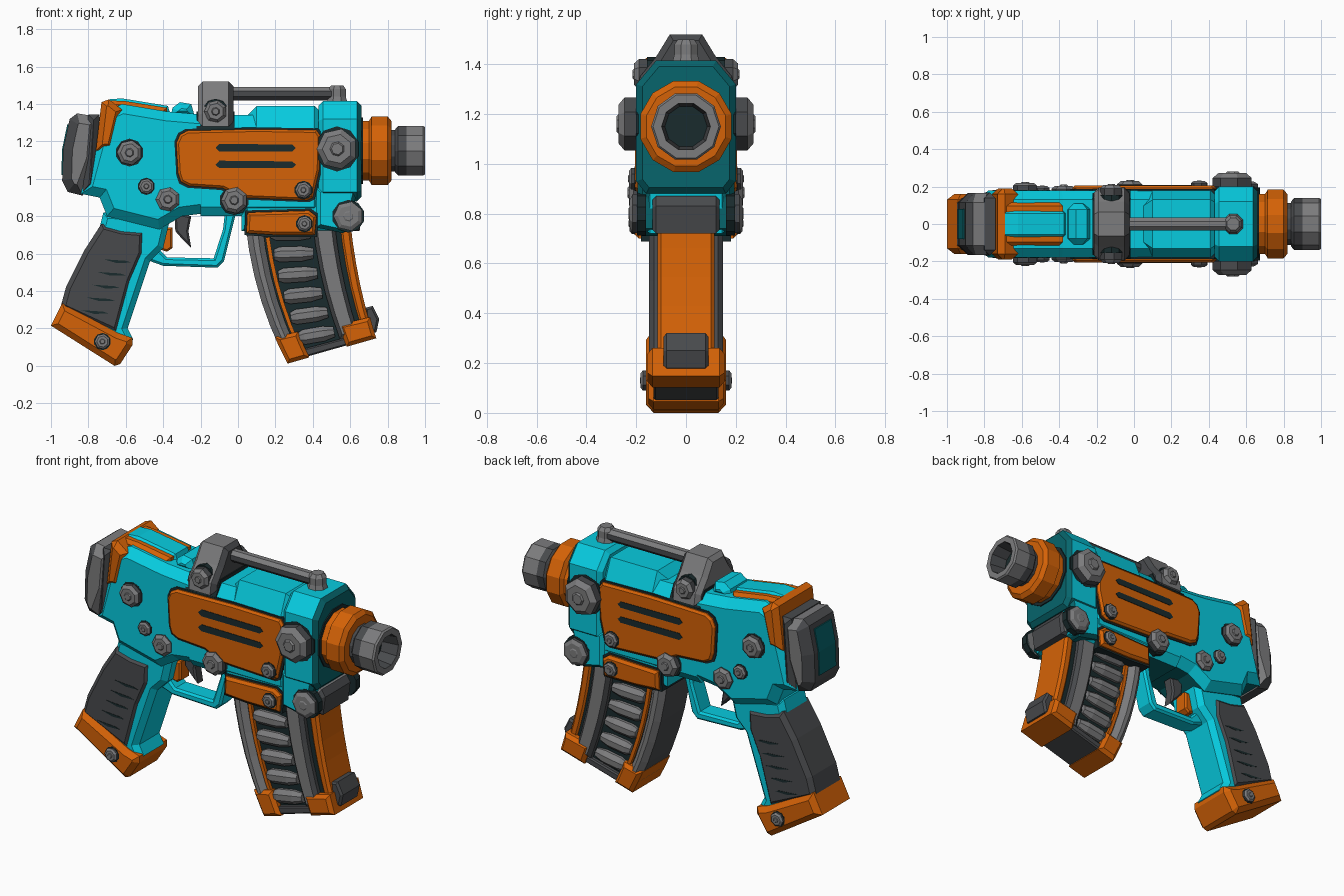
import bpy, bmesh, math
from mathutils import Vector


def material(name, r, g, b):
    m = bpy.data.materials.new(name)
    m.diffuse_color = (r, g, b, 1)
    return m


TEAL = material("teal", 0.002, 0.60, 0.74)
DEEP = material("deep teal", 0.002, 0.13, 0.15)
ORANGE = material("orange", 0.66, 0.122, 0.002)
GRAY = material("mid gray", 0.20, 0.20, 0.205)
DARK = material("dark gray", 0.065, 0.068, 0.073)
BLACK = material("dark outline", 0.010, 0.024, 0.026)


def finish(name, bm, *mats):
    bmesh.ops.recalc_face_normals(bm, faces=bm.faces)
    me = bpy.data.meshes.new(name)
    bm.to_mesh(me)
    bm.free()
    for m in mats:
        me.materials.append(m)
    ob = bpy.data.objects.new(name, me)
    bpy.context.collection.objects.link(ob)
    return ob


def paint(ob, mat, rule):
    """Give a second colour to the faces whose normal and centre satisfy the rule."""
    ob.data.materials.append(mat)
    for f in ob.data.polygons:
        if rule(f.normal, f.center):
            f.material_index = len(ob.data.materials) - 1


def prism(name, pts, a, b, mat, bev=0.0, axis="y"):
    """Extrude a profile (x,z along y, or y,z along x) from a to b, chamfering the cap edges."""
    bm = bmesh.new()
    put = (lambda p, t: (p[0], t, p[1])) if axis == "y" else (lambda p, t: (t, p[0], p[1]))
    lo = [bm.verts.new(put(p, a)) for p in pts]
    hi = [bm.verts.new(put(p, b)) for p in pts]
    caps = [bm.faces.new(lo), bm.faces.new(hi)]
    for i in range(len(pts)):
        j = (i + 1) % len(pts)
        bm.faces.new((lo[i], lo[j], hi[j], hi[i]))
    bmesh.ops.recalc_face_normals(bm, faces=bm.faces)
    if bev:
        edges = [e for f in caps for e in f.edges]
        bmesh.ops.bevel(bm, geom=edges, offset=bev, segments=1, affect="EDGES", clamp_overlap=True)
    return finish(name, bm, mat)


def slab(name, pts, half, mat, bev=0.02):
    return prism(name, pts, -half, half, mat, bev)


def section(name, half_pts, x0, x1, mat, bev=0.02):
    """Symmetric y,z cross-section extruded along x."""
    return prism(name, half_pts + [(-y, z) for y, z in reversed(half_pts)], x0, x1, mat, bev, "x")


def lathe(name, origin, axis, prof, n, mat):
    """Rings of n sides at (distance, radius) along an axis."""
    q = Vector((0, 0, 1)).rotation_difference(Vector(axis).normalized())
    bm = bmesh.new()
    rings = []
    for t, r in prof:
        ang = [2 * math.pi * (k + 0.5) / n for k in range(n)]
        rings.append([bm.verts.new(Vector(origin) + q @ Vector((r * math.cos(c), r * math.sin(c), t))) for c in ang])
    for A, B in zip(rings, rings[1:]):
        for k in range(n):
            bm.faces.new((A[k], A[(k + 1) % n], B[(k + 1) % n], B[k]))
    bm.faces.new(rings[0])
    bm.faces.new(rings[-1])
    return finish(name, bm, mat)


def grow(pts, d):
    cx = sum(p[0] for p in pts) / len(pts)
    cz = sum(p[1] for p in pts) / len(pts)
    return [(x + math.copysign(d, x - cx), z + math.copysign(d, z - cz)) for x, z in pts]


# Receiver: rear, middle and front sections, with dark undersides and front face
under = lambda n, c: n.z < -0.8
rear = slab("rear_receiver", [(-0.84, 0.92), (-0.77, 1.18), (-0.71, 1.36), (-0.62, 1.40), (-0.38, 1.36), (-0.15, 1.34),
                              (-0.15, 0.82), (-0.30, 0.80), (-0.42, 0.73), (-0.70, 0.80), (-0.74, 0.90)], 0.18, TEAL, 0.05)
mid = section("middle_receiver", [(0.14, 0.80), (0.18, 0.85), (0.18, 1.27), (0.13, 1.34)], -0.2, 0.1, TEAL, 0)
section("raised_receiver_top", [(0.14, 0.81), (0.18, 0.85), (0.18, 1.27), (0.13, 1.39)], 0.05, 0.46, TEAL, 0.05)
front = section("front_receiver", [(0.16, 0.88), (0.20, 0.93), (0.20, 1.32), (0.12, 1.415)], 0.43, 0.66, TEAL, 0.025)
slab("magazine_well", [(0.02, 0.72), (0.02, 0.90), (0.63, 0.92), (0.61, 0.72)], 0.175, TEAL, 0.03)
side = slab("well_side", [(0.42, 0.74), (0.42, 0.95), (0.64, 0.95), (0.62, 0.86), (0.62, 0.74), (0.56, 0.71)], 0.195, TEAL)
block = slab("well_front_block", [(0.48, 0.72), (0.50, 0.88), (0.64, 0.87), (0.665, 0.83), (0.65, 0.72)], 0.135, GRAY, 0.015)
paint(block, DARK, lambda n, c: n.x > 0.5 or n.z < -0.5)
for ob in (rear, mid):
    paint(ob, DEEP, under)
for ob in (front, side):
    paint(ob, DEEP, lambda n, c: n.x > 0.5 or n.z < -0.5)

# Rear cap with darker rim and deep teal back plate, orange band, top ridge
cap = slab("rear_cap", [(-0.94, 0.99), (-0.935, 1.16), (-0.90, 1.32), (-0.86, 1.35), (-0.74, 1.33), (-0.76, 1.10),
                        (-0.83, 0.91), (-0.91, 0.93)], 0.165, GRAY, 0.05)
paint(cap, DARK, lambda n, c: n.x < -0.4 or n.z < -0.5)
slab("rear_cap_plate", [(-0.945, 1.02), (-0.94, 1.16), (-0.913, 1.29), (-0.90, 1.29), (-0.90, 1.02)], 0.08, DEEP, 0)
slab("rear_cap_ring", [(-0.83, 0.93), (-0.80, 1.345), (-0.74, 1.345), (-0.76, 0.95)], 0.168, DARK, 0.03)
slab("rear_orange_band", [(-0.76, 1.15), (-0.73, 1.41), (-0.69, 1.425), (-0.62, 1.37), (-0.67, 1.16)], 0.19, ORANGE, 0.03)
slab("rear_orange_top", [(-0.72, 1.34), (-0.70, 1.42), (-0.60, 1.415), (-0.38, 1.38), (-0.38, 1.34)], 0.115, ORANGE)
slab("rear_top_ridge", [(-0.69, 1.34), (-0.69, 1.425), (-0.62, 1.43), (-0.375, 1.39), (-0.36, 1.34)], 0.072, TEAL, 0.015)
slab("top_knob", [(-0.36, 1.33), (-0.35, 1.38), (-0.31, 1.41), (-0.25, 1.40), (-0.23, 1.33)], 0.11, TEAL, 0.04)

# Sight mount, rod and front post
mount = section("sight_mount", [(0.195, 1.28), (0.185, 1.35), (0.12, 1.43), (0.065, 1.52)], -0.215, -0.025, GRAY, 0.025)
paint(mount, DARK, lambda n, c: n.x > 0.4)
section("sight_mount_outline", [(0.186, 1.27), (0.14, 1.36)], -0.222, -0.018, BLACK, 0)
rod = lathe("sight_rod", (-0.05, 0, 1.455), (1, 0, 0), [(0, 0.038), (0.57, 0.038)], 8, GRAY)
paint(rod, DARK, lambda n, c: n.z < 0.5)
lathe("sight_post", (0.53, 0, 1.39), (0, 0, 1), [(0, 0.065), (0.05, 0.05), (0.09, 0.05), (0.11, 0.035)], 8, GRAY)

# Orange side plates with dark borders and slots
plate = [(-0.33, 1.19), (-0.31, 1.235), (-0.27, 1.257), (0.10, 1.265), (0.42, 1.26), (0.44, 1.23), (0.435, 1.05),
         (0.40, 0.90), (0.37, 0.885), (0.02, 0.90), (-0.08, 0.95), (-0.26, 0.962), (-0.305, 0.985), (-0.32, 1.03)]
slab("side_plate", plate, 0.205, ORANGE, 0.012)
slab("side_plate_outline", grow(plate, 0.010), 0.186, BLACK, 0)
lower = [(0.045, 0.71), (0.05, 0.82), (0.38, 0.83), (0.42, 0.80), (0.41, 0.70), (0.20, 0.70)]
slab("lower_plate", lower, 0.205, ORANGE, 0.015)
slab("lower_plate_outline", grow(lower, 0.011), 0.18, BLACK, 0)
for z in (1.165, 1.075):
    slab("plate_slot", [(-0.12, z), (-0.10, z + 0.022), (0.29, z + 0.018), (0.31, z), (0.29, z - 0.018),
                        (-0.10, z - 0.018)], 0.208, BLACK, 0)

# Barrel collar and hollow muzzle
lathe("barrel_collar", (0, 0, 1.15), (1, 0, 0), [(0.64, 0.165), (0.70, 0.165), (0.715, 0.19), (0.80, 0.19),
                                              (0.82, 0.165)], 12, ORANGE)
lathe("collar_seat", (0, 0, 1.15), (1, 0, 0), [(0.64, 0.185), (0.667, 0.185)], 12, BLACK)
lathe("barrel_neck", (0, 0, 1.15), (1, 0, 0), [(0.80, 0.115), (0.87, 0.115)], 12, DARK)
muzzle = lathe("muzzle", (0, 0, 1.15), (1, 0, 0), [(0.84, 0.12), (0.855, 0.138), (0.90, 0.138), (0.99, 0.140), (1.0, 0.132),
                                                (1.0, 0.098), (0.90, 0.085)], 10, GRAY)
paint(muzzle, DARK, lambda n, c: c.x < 0.89 or (Vector((0, c.y, c.z - 1.15)).dot(n) < -0.01))
paint(muzzle, BLACK, lambda n, c: n.x > 0.9 and c.x < 0.95)

# Grip: teal front, dark wrap and orange base
slab("grip_front", [(-0.72, 0.82), (-0.36, 0.80), (-0.40, 0.63), (-0.47, 0.56), (-0.59, 0.20), (-0.56, 0.14),
                    (-0.64, 0.10), (-0.88, 0.26), (-0.76, 0.66)], 0.125, TEAL, 0.03)
wrap = [(-0.73, 0.76), (-0.62, 0.73), (-0.50, 0.72), (-0.505, 0.60), (-0.57, 0.45), (-0.645, 0.17),
        (-0.95, 0.31), (-0.92, 0.42), (-0.82, 0.62)]
slab("grip_wrap", wrap, 0.138, DARK, 0.025)
for i in range(5):
    x, z = -0.63 - 0.03 * i, 0.57 - 0.068 * i
    slab("grip_groove", [(x - 0.09, z), (x + 0.03, z - 0.008), (x + 0.06, z - 0.018), (x - 0.02, z - 0.02)],
         0.140, BLACK, 0)
slab("grip_base", [(-1.0, 0.215), (-0.94, 0.335), (-0.64, 0.175), (-0.565, 0.15), (-0.565, 0.11), (-0.63, 0.01),
                   (-0.66, 0.0)], 0.16, ORANGE, 0.03)

# Trigger and guard
slab("trigger_guard", [(-0.47, 0.64), (-0.47, 0.56), (-0.40, 0.535), (-0.11, 0.525), (-0.075, 0.56), (-0.01, 0.82),
                       (-0.07, 0.82), (-0.08, 0.73), (-0.13, 0.575), (-0.38, 0.58), (-0.42, 0.62)], 0.06, TEAL, 0.012)
slab("trigger", [(-0.34, 0.82), (-0.25, 0.80), (-0.265, 0.72), (-0.25, 0.63), (-0.30, 0.68), (-0.335, 0.72)],
     0.035, DARK, 0.01)
slab("trigger_backing", [(-0.43, 0.74), (-0.35, 0.74), (-0.35, 0.63), (-0.38, 0.61), (-0.41, 0.62)], 0.045, ORANGE, 0.01)


# Curved magazine, laid out with u across and t down between two curved edges
def mag(u, t):
    def curve(a, b, c):
        return (Vector(a) * (1 - t) ** 2 + Vector(b) * 2 * t * (1 - t) + Vector(c) * t * t)
    return tuple(curve((0.04, 0.76), (0.08, 0.36), (0.265, 0.012)).lerp(curve((0.60, 0.78), (0.63, 0.46), (0.73, 0.145)), u))


def mag_strip(name, u0, u1, t0, t1, half, mat, bev=0.02):
    ts = [t0 + (t1 - t0) * k / 5 for k in range(6)]
    return slab(name, [mag(u0, t) for t in ts] + [mag(u1, t) for t in reversed(ts)], half, mat, bev)


mag_strip("magazine_core", 0.03, 0.97, 0, 0.98, 0.105, BLACK, 0)
rail = mag_strip("magazine_rear_rail", 0, 0.16, 0, 0.9, 0.145, GRAY, 0.03)
paint(rail, DARK, lambda n, c: abs(n.x) > 0.85)
mag_strip("magazine_rear_lip", 0.175, 0.215, 0.1, 0.9, 0.125, ORANGE, 0)
rail = mag_strip("magazine_front_rail", 0.64, 0.85, 0, 0.93, 0.148, GRAY)
paint(rail, DARK, lambda n, c: abs(n.x) > 0.5)
mag_strip("magazine_front_strip", 0.89, 1.0, 0, 0.92, 0.115, ORANGE, 0.015)
mag_strip("magazine_rear_foot", 0.0, 0.25, 0.8, 1, 0.15, ORANGE, 0.02)
mag_strip("magazine_front_foot", 0.68, 1.02, 0.82, 1, 0.155, ORANGE, 0.02)
mag_strip("magazine_floor", 0.2, 0.72, 0.93, 0.99, 0.13, DARK, 0.015)
slab("magazine_toe", [(0.68, 0.17), (0.68, 0.31), (0.72, 0.32), (0.755, 0.25), (0.74, 0.18)], 0.09, DARK, 0.012)
for s in (-1, 1):
    for i in range(6):
        t = 0.07 + 0.155 * i
        a, b = Vector(mag(0.23, t)), Vector(mag(0.61, t + 0.02))
        d = b - a
        L = d.length
        lathe("cartridge", (a.x, s * 0.105, a.y), (d.x, 0, d.y),
              [(0, 0.03), (0.03, 0.044), (L * 0.7, 0.044), (L, 0.03)], 8, GRAY)

# Bolts on both sides with dark flanks: x, z, radius, seat depth, outer depth
bolts = [(0.53, 1.16, 0.11, 0.195, 0.28), (0.59, 0.80, 0.08, 0.19, 0.23), (0.35, 0.94, 0.045, 0.20, 0.232),
         (0.355, 0.76, 0.042, 0.20, 0.23), (-0.02, 0.885, 0.072, 0.175, 0.235), (-0.375, 0.89, 0.066, 0.155, 0.21),
         (-0.49, 0.96, 0.042, 0.175, 0.205), (-0.58, 1.14, 0.068, 0.175, 0.225), (-0.12, 1.36, 0.062, 0.15, 0.215),
         (-0.725, 0.13, 0.042, 0.155, 0.185)]
for x, z, r, y0, y1 in bolts:
    h = y1 - y0
    for s in (-1, 1):
        bolt = lathe("bolt", (x, s * y0, z), (0, s, 0), [(-0.03, r), (h * 0.6, r), (h * 0.9, r * 0.72),
                     (h * 0.9, r * 0.36), (h, r * 0.28)], 7, GRAY)
        paint(bolt, DARK, lambda n, c: abs(n.y) < 0.3)
        lathe("bolt_outline", (x, s * y0, z), (0, s, 0), [(-0.03, r * 1.1), (0.006, r * 1.1)], 10, BLACK)
